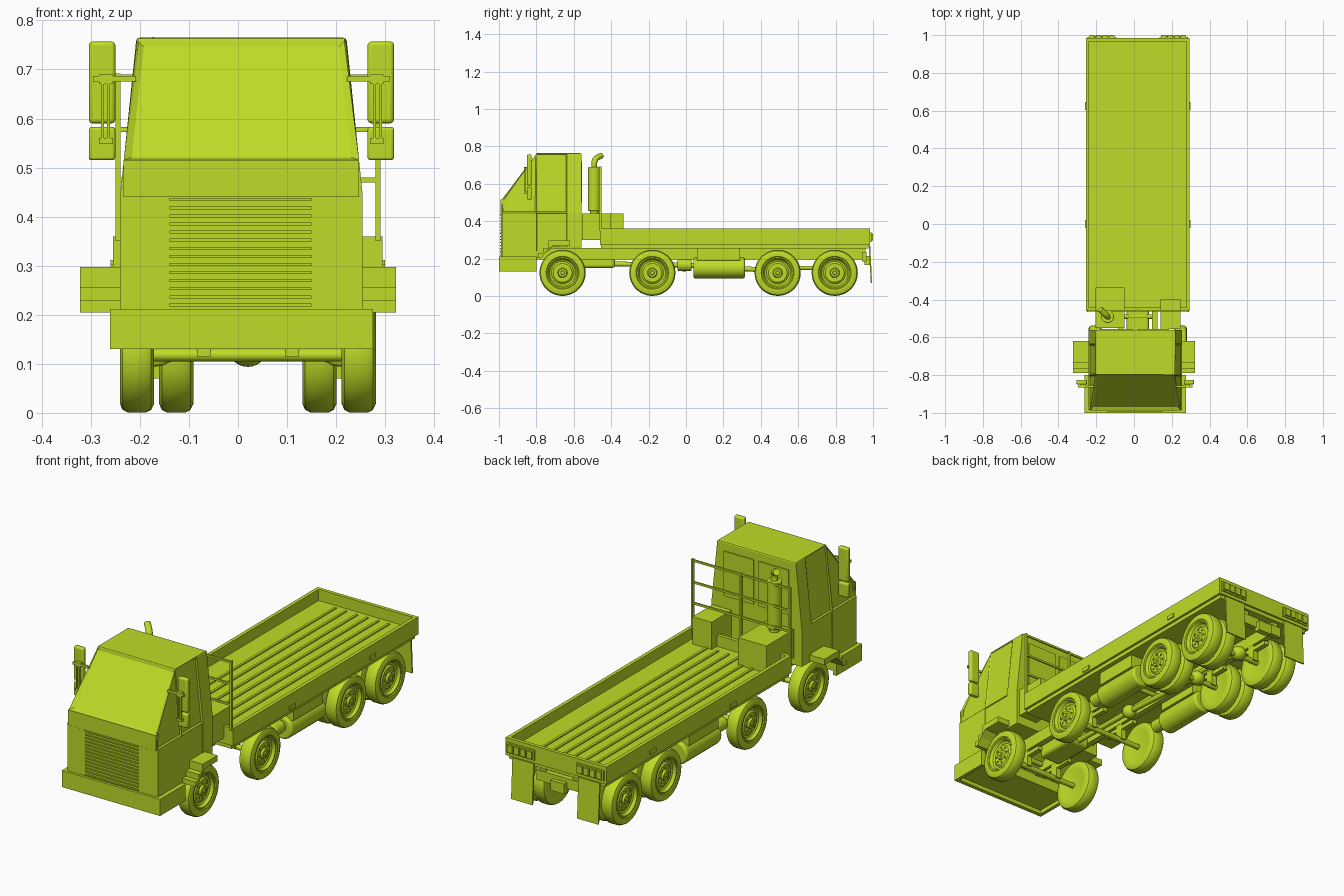
import bpy, bmesh, math
from mathutils import Vector, Matrix

if "Cube" in bpy.data.objects:
    bpy.data.objects.remove(bpy.data.objects["Cube"])

MAT = bpy.data.materials.new("lime_paint")
MAT.diffuse_color = (0.52, 0.72, 0.02, 1)
MAT.use_nodes = True
MAT.node_tree.nodes["Principled BSDF"].inputs["Base Color"].default_value = MAT.diffuse_color
CX = 0.02    # chassis, bed and wheel centre line
CAB = 0.007  # cab centre line


def finish(name, bm, smooth=False, bevel=0):
    bmesh.ops.recalc_face_normals(bm, faces=bm.faces)
    me = bpy.data.meshes.new(name)
    bm.to_mesh(me)
    bm.free()
    me.materials.append(MAT)
    ob = bpy.data.objects.new(name, me)
    bpy.context.collection.objects.link(ob)
    if bevel:
        m = ob.modifiers.new("bevel", 'BEVEL')
        m.width, m.segments = bevel, 3
    if smooth:
        bpy.ops.object.select_all(action='DESELECT')
        ob.select_set(True)
        bpy.context.view_layer.objects.active = ob
        bpy.ops.object.shade_smooth_by_angle(angle=math.radians(35))
    return ob


def box(name, x0, x1, y0, y1, z0, z1, bevel=0):
    bm = bmesh.new()
    bmesh.ops.create_cube(bm, size=1)
    for v in bm.verts:
        v.co = Vector(((x0 + x1) / 2 + v.co.x * (x1 - x0),
                       (y0 + y1) / 2 + v.co.y * (y1 - y0),
                       (z0 + z1) / 2 + v.co.z * (z1 - z0)))
    return finish(name, bm, bevel > 0, bevel)


def tube(name, p0, p1, r, r2=None, seg=20, bevel=0):
    p0, p1 = Vector(p0), Vector(p1)
    d = p1 - p0
    bm = bmesh.new()
    m = Matrix.Translation((p0 + p1) / 2) @ d.to_track_quat('Z', 'Y').to_matrix().to_4x4()
    bmesh.ops.create_cone(bm, cap_ends=True, segments=seg, radius1=r,
                          radius2=r if r2 is None else r2, depth=d.length, matrix=m)
    return finish(name, bm, True, bevel)


def prism(name, yz, x0, x1):
    bm = bmesh.new()
    f = bm.faces.new([bm.verts.new((x0, y, z)) for y, z in yz])
    ext = bmesh.ops.extrude_face_region(bm, geom=[f])
    bmesh.ops.translate(bm, vec=(x1 - x0, 0, 0),
                        verts=[v for v in ext["geom"] if isinstance(v, bmesh.types.BMVert)])
    return finish(name, bm)


def ball(name, c, r, scale):
    bm = bmesh.new()
    bmesh.ops.create_uvsphere(bm, u_segments=20, v_segments=12, radius=r,
                              matrix=Matrix.Translation(c) @ Matrix.Diagonal((*scale, 1)))
    return finish(name, bm, True)


# cab: named side points (y, z), mirrored, tapering above the belt line
P = {'a': (-.985, .445), 'b': (-.985, .515), 'c': (-.80, .765), 'd': (-.80, .445),
     'e': (-.635, .765), 'f': (-.635, .445), 'g': (-.56, .765), 'h': (-.56, .445),
     'i': (-.985, .20), 'j': (-.80, .20), 'k': (-.71, .26), 'l': (-.635, .26), 'm': (-.56, .26)}
bm = bmesh.new()
V = {}
for s in (-1, 1):
    for k, (y, z) in P.items():
        w = .247 - max(0, z - .445) * .103
        V[k, s] = bm.verts.new((CAB + s * w, y, z))
panes, doors = [], []
for s in (-1, 1):
    for poly, group in (('abcd', panes), ('dcef', panes), ('fegh', None),
                        ('iadj', None), ('jdflk', doors), ('lfhm', None)):
        f = bm.faces.new([V[k, s] for k in poly])
        if group is not None:
            group.append(f)
strips = {p: bm.faces.new([V[p[0], -1], V[p[1], -1], V[p[1], 1], V[p[0], 1]])
          for p in ('ia', 'ab', 'bc', 'ce', 'eg', 'gh', 'hm', 'ml', 'lk', 'kj', 'ji')}
bmesh.ops.recalc_face_normals(bm, faces=bm.faces)
bmesh.ops.inset_individual(bm, faces=panes, thickness=.010, depth=-.006)
bmesh.ops.inset_individual(bm, faces=doors, thickness=.004, depth=-.003)
bmesh.ops.inset_individual(bm, faces=[strips['bc']], thickness=.022, depth=-.010)
roof_edges = {e for p in ('ce', 'eg') for e in strips[p].edges} - \
    (set(strips['ce'].edges) & set(strips['eg'].edges))
bmesh.ops.bevel(bm, geom=list(roof_edges), offset=.007, segments=2, affect='EDGES', profile=.5)
finish("cab", bm)

# cab front panel, grille, rear windows
box("front_upper_panel", CAB - .24, CAB + .24, -.991, -.97, .44, .515)
box("front_lower_panel", CAB - .236, CAB + .236, -.988, -.97, .205, .438)
for i in range(14):
    z = .217 + i * .0165
    box("grille_slat", -.14, .15, -.994, -.98, z, z + .006)
for x0, x1 in ((-.17, -.005), (.02, .185)):
    box("rear_window", x0, x1, -.565, -.555, .50, .72)

# bumper: front and side walls with a raised floor
box("bumper_front", -.261, .275, -1, -.98, .13, .212)
box("bumper_side", -.261, -.243, -.98, -.80, .13, .212)
box("bumper_side", .257, .275, -.98, -.80, .13, .212)
box("bumper_floor", -.243, .257, -.98, -.80, .15, .212)

# stepped steps/fenders over the front wheels
step = [(-.62, .297), (-.735, .297), (-.735, .257), (-.765, .257), (-.765, .23), (-.79, .23),
        (-.79, .205), (-.772, .205), (-.748, .238), (-.715, .268), (-.62, .268)]
prism("fender_step", step, -.322, -.235)
prism("fender_step", step, .25, .322)

# mirrors with brackets on both sides
for s in (-1, 1):
    def span(a, b):
        return sorted((CAB + s * a, CAB + s * b))
    box("mirror_main", *span(.257, .311), -.85, -.825, .59, .757, .008)
    box("mirror_lower", *span(.257, .311), -.85, -.825, .515, .583, .006)
    box("mirror_arm", *span(.215, .303), -.866, -.856, .675, .687)
    for dx in (.268, .280):
        box("mirror_rod", *span(dx, dx + .006), -.864, -.856, .56, .68)
    box("mirror_clamp", *span(.262, .290), -.866, -.848, .548, .56)
    box("mirror_clamp", *span(.262, .290), -.866, -.848, .67, .69)

# cargo bed: floor, walls, ribs
BX0, BX1, BY0, BY1 = -.255, .295, -.46, .985
box("bed_underframe", BX0 + .012, BX1 - .012, BY0 + .005, BY1 - .01, .255, .276)
box("bed_floor", BX0 + .01, BX1 - .01, BY0 + .01, BY1 - .01, .274, .305)
box("bed_side_wall", BX0, BX0 + .018, BY0, BY1, .274, .36)
box("bed_side_wall", BX1 - .018, BX1, BY0, BY1, .274, .36)
box("bed_rear_wall", BX0, BX1, BY1 - .018, BY1, .274, .36)
box("bed_front_wall", BX0, BX1, BY0, BY0 + .018, .274, .36)
for x in (-.128, -.07, -.008, .048, .107, .165):
    box("bed_rib", x - .006, x + .006, -.40, .94, .30, .311)

# headboard rack
for x in (-.245, CX, .285):
    box("rack_post", x - .005, x + .005, -.466, -.452, .35, .692)
for z in (.475, .578, .685):
    box("rack_rail", -.245, .285, -.463, -.455, z - .005, z + .005)

# equipment boxes behind the cab
box("equipment_box_left", -.205, -.05, -.55, -.335, .30, .44)
box("equipment_box_right", .14, .245, -.555, -.40, .30, .44)

# exhaust stack
tube("exhaust_base", (-.14, -.49, .42), (-.14, -.49, .46), .024)
tube("exhaust_muffler", (-.14, -.49, .455), (-.14, -.49, .69), .034, bevel=.005)
cu = bpy.data.curves.new("exhaust_pipe", 'CURVE')
cu.dimensions, cu.bevel_depth, cu.use_fill_caps = '3D', .016, True
sp = cu.splines.new('BEZIER')
sp.bezier_points.add(2)
for bp, co in zip(sp.bezier_points, [(-.14, -.49, .68), (-.143, -.487, .725), (-.178, -.452, .752)]):
    bp.co = co
    bp.handle_left_type = bp.handle_right_type = 'AUTO'
cu.materials.append(MAT)
bpy.context.collection.objects.link(bpy.data.objects.new("exhaust_pipe", cu))

# chassis rails and cross members
for s in (-1, 1):
    x = CX + s * .09
    box("chassis_rail", x - .015, x + .015, -.80, .96, .195, .258)
for y in (-.75, -.49, -.3, .1, .35, .64, .93):
    tube("cross_member", (CX - .09, y, .23), (CX + .09, y, .23), .012)


# wheels: lathe profile (offset outwards, radius)
TYRE = [(-.030, .0), (-.030, .070), (-.034, .082), (-.035, .105), (-.029, .118), (-.018, .1235),
        (.018, .1235), (.029, .118), (.035, .105), (.034, .088), (.030, .084), (.030, .078),
        (.016, .070), (.012, .060), (.020, .050), (.020, .026), (.030, .022), (.030, .012),
        (.034, .010), (.034, .0)]


def wheel(x, y, s):
    bm = bmesh.new()
    vs = [bm.verts.new((x + s * o, y, .124 + r)) for o, r in TYRE]
    es = [bm.edges.new(p) for p in zip(vs, vs[1:])]
    bmesh.ops.spin(bm, geom=vs + es, cent=(x, y, .124), axis=(1, 0, 0),
                   angle=math.tau, steps=36, use_duplicate=False)
    bmesh.ops.remove_doubles(bm, verts=bm.verts, dist=.0002)
    for i in range(8):
        a = math.tau * i / 8
        m = Matrix.Translation((x + s * .021, y + .038 * math.cos(a), .124 + .038 * math.sin(a)))
        bmesh.ops.create_cone(bm, cap_ends=True, segments=6, radius1=.004, radius2=.004, depth=.008,
                              matrix=m @ Matrix.Rotation(math.pi / 2, 4, 'Y'))
    finish("wheel", bm, True)


for y, offsets in ((-.66, (.226,)), (-.18, (.226,)), (.49, (.226, .146)), (.795, (.226, .146))):
    for s in (-1, 1):
        for o in offsets:
            wheel(CX + s * o, y, s)
        box("leaf_spring", CX + s * .09 - .012, CX + s * .09 + .012, y - .10, y + .10, .165, .185)
        box("axle_mount", CX + s * .09 - .014, CX + s * .09 + .014, y - .02, y + .02, .115, .2)
    tube("axle", (CX - .21, y, .118), (CX + .21, y, .118), .013)

# drivetrain
for y in (.49, .795):
    ball("differential", (CX, y, .128), .038, (1, 1, .9))
ball("transfer_case", (CX, -.01, .165), .034, (1, 1, 1))
tube("driveshaft", (CX, -.6, .175), (CX, -.01, .165), .013)
tube("driveshaft", (CX, -.01, .165), (CX, .49, .135), .013)
tube("driveshaft", (CX, .49, .15), (CX, .795, .15), .011)
box("gearbox", CX - .06, CX + .06, -.60, -.38, .15, .24, .015)

# side tanks and small air tanks
for s in (-1, 1):
    x = CX + s * .19
    tube("side_tank", (x, .04, .15), (x, .315, .15), .056, bevel=.01)
    box("tank_bracket", x - .05, x + .05, .06, .29, .19, .256)
    tube("air_tank", (x, -.045, .165), (x, .03, .165), .032, bevel=.008)
    # side markers on the bed
    side = BX0 if s < 0 else BX1
    for y, z in ((0, .292), (.625, .302)):
        box("side_marker", side - .005, side + .005, y - .022, y + .022, z - .01, z + .01)
    # mud flaps and tail lamps
    x = CX + s * .18
    prism("mud_flap", [(.977, .27), (.985, .27), (.995, .07), (.988, .07)], x - .058, x + .058)
    box("tail_lamp_frame", CX + s * .19 - .075, CX + s * .19 + .075, .982, .991, .29, .34)
    for i in range(4):
        lx = CX + s * .19 - .0525 + i * .035
        box("tail_lamp", lx - .014, lx + .014, .988, 1.0, .297, .333)

# rear hitch beam
box("rear_beam", CX - .12, CX + .12, .94, .965, .185, .235)
box("hitch", CX - .045, CX + .03, .955, .985, .165, .215)
